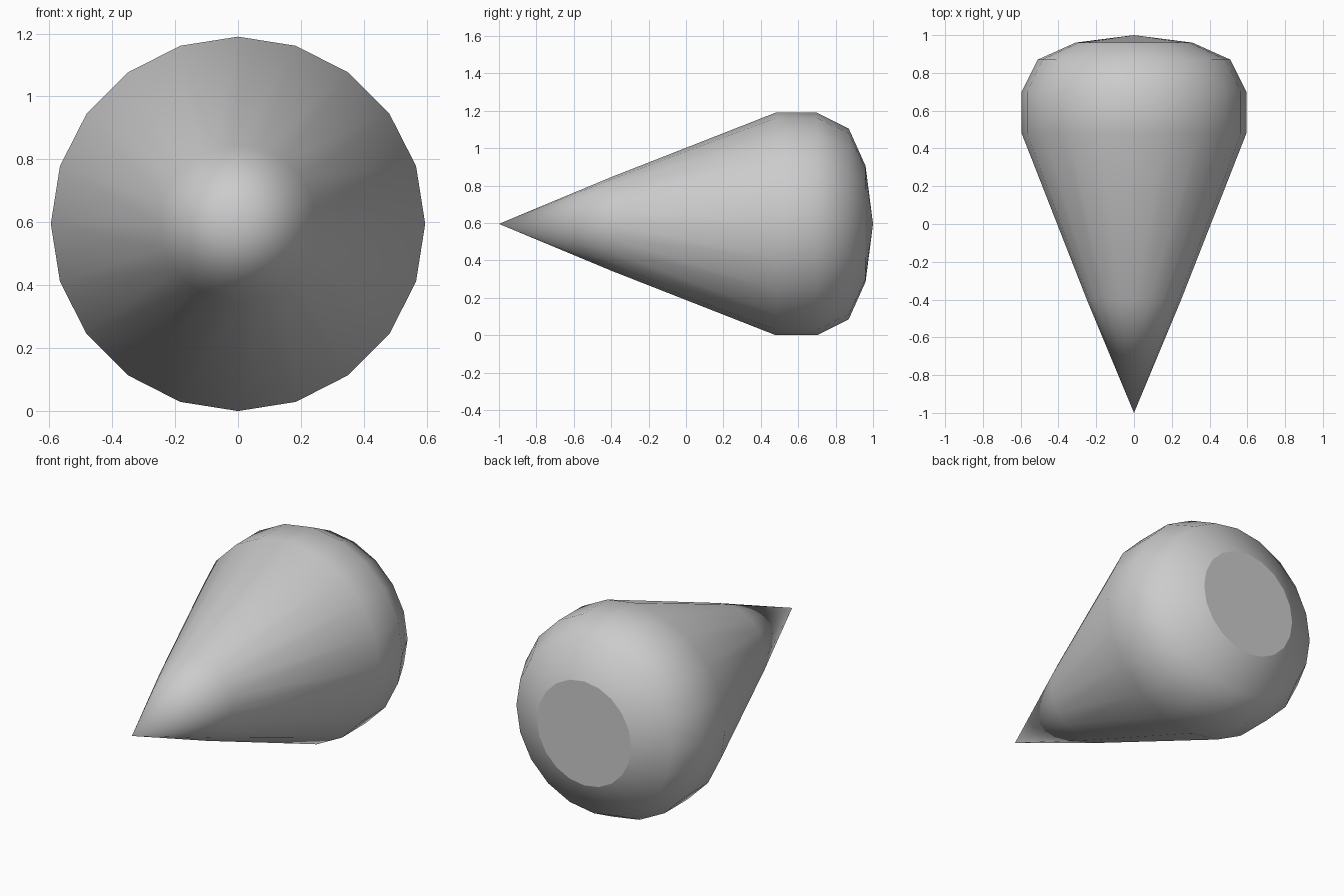
import bpy, bmesh
from math import cos, sin, tau

if "Cube" in bpy.data.objects:
    bpy.data.objects.remove(bpy.data.objects["Cube"])

SIDES = 20
CENTRE_Z = 0.595
# rings along y: (y, radius), between the front tip and the rear cap apex
RINGS = [(-0.40, 0.25), (0.48, 0.595), (0.70, 0.595), (0.87, 0.51), (0.96, 0.31)]

bm = bmesh.new()


def ring(y, r):
    return [bm.verts.new((r * sin(tau * i / SIDES), y, CENTRE_Z + r * cos(tau * i / SIDES)))
            for i in range(SIDES)]


# pointed, rounded-back body turned about the y axis
tip = bm.verts.new((0, -1, CENTRE_Z))
rear = bm.verts.new((0, 1, CENTRE_Z))
rings = [ring(y, r) for y, r in RINGS]
cap = []
for i in range(SIDES):
    j = (i + 1) % SIDES
    bm.faces.new((tip, rings[0][i], rings[0][j]))
    for a, b in zip(rings, rings[1:]):
        bm.faces.new((a[i], b[i], b[j], a[j]))
    cap.append(bm.faces.new((rear, rings[-1][j], rings[-1][i])))
bmesh.ops.recalc_face_normals(bm, faces=bm.faces)
for f in bm.faces:
    f.smooth = True

# crisp rim around the shallow rear cap
for f in cap:
    for e in f.edges:
        if rear not in e.verts:
            e.smooth = False

mesh = bpy.data.meshes.new("teardrop_body")
bm.to_mesh(mesh)
bm.free()
body = bpy.data.objects.new("teardrop_body", mesh)
bpy.context.collection.objects.link(body)

# even, disc-like shading on the rear cap
normals = [(0, 0, 0)] * len(mesh.loops)
for p in mesh.polygons:
    if p.center.y > 0.96:
        for k in p.loop_indices:
            normals[k] = (0, 1, 0)
mesh.normals_split_custom_set(normals)
